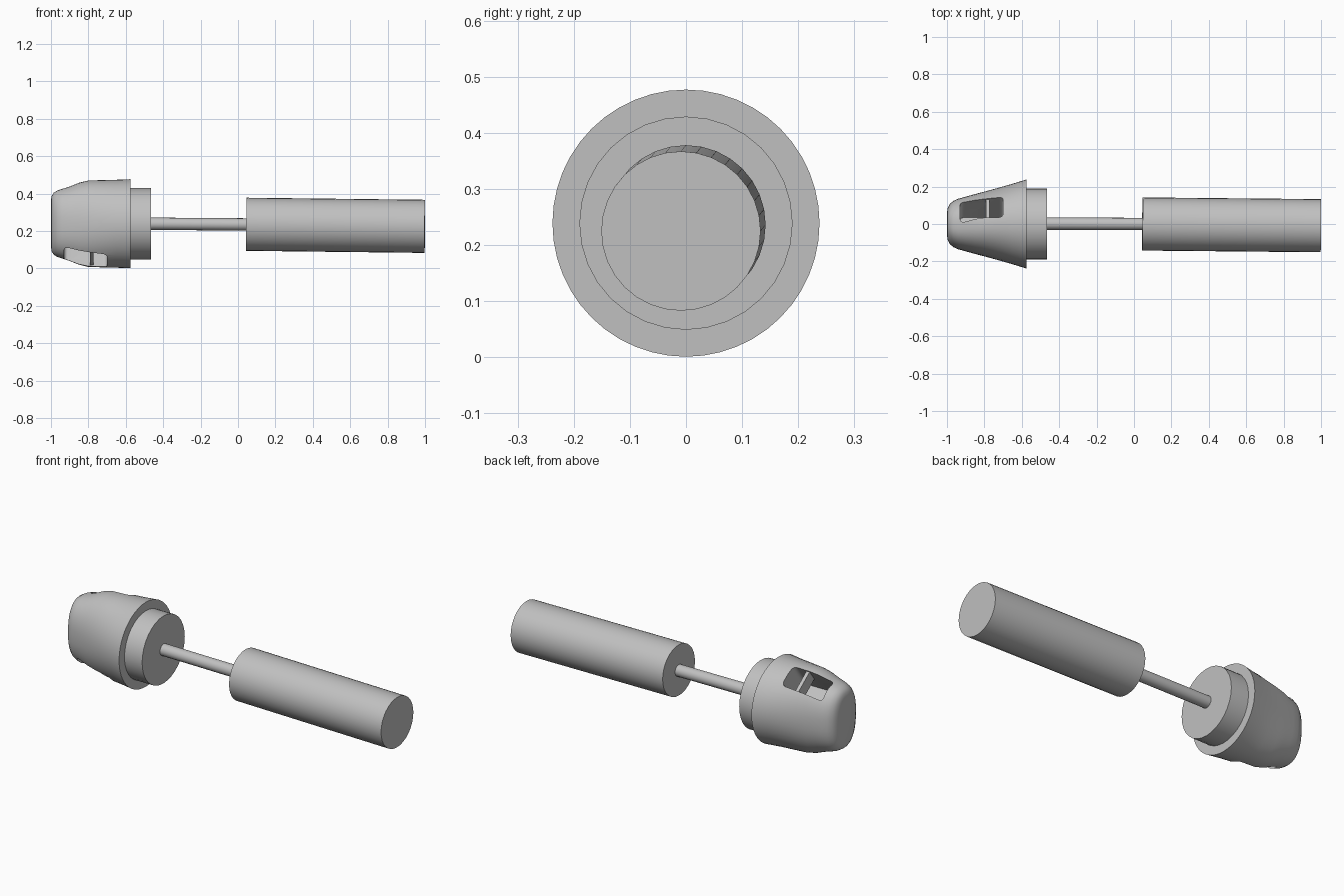
import bpy, bmesh, math
from mathutils import Vector, Matrix

cube = bpy.data.objects.get("Cube")
if cube:
    bpy.data.objects.remove(cube, do_unlink=True)

grey = bpy.data.materials.new("plain_grey")
grey.use_nodes = True
grey.diffuse_color = (0.53, 0.53, 0.53, 1)
grey.node_tree.nodes["Principled BSDF"].inputs["Base Color"].default_value = grey.diffuse_color

MID = 0.239  # height of the long axis


def finish(name, bm):
    bmesh.ops.recalc_face_normals(bm, faces=bm.faces)
    mesh = bpy.data.meshes.new(name)
    bm.to_mesh(mesh)
    bm.free()
    mesh.materials.append(grey)
    ob = bpy.data.objects.new(name, mesh)
    bpy.context.collection.objects.link(ob)
    return ob


def smooth(ob):
    bpy.ops.object.select_all(action="DESELECT")
    ob.select_set(True)
    bpy.context.view_layer.objects.active = ob
    bpy.ops.object.shade_smooth_by_angle(angle=math.radians(38))


def rod_between(name, a, b, radius, sides):
    a, b = Vector(a), Vector(b)
    bm = bmesh.new()
    turn = (b - a).to_track_quat("Z", "Y").to_matrix().to_4x4()
    bmesh.ops.create_cone(bm, cap_ends=True, segments=sides, radius1=radius, radius2=radius,
                          depth=(b - a).length, matrix=Matrix.Translation((a + b) / 2) @ turn)
    ob = finish(name, bm)
    smooth(ob)
    return ob


# Head: round at the back, blending to a tall narrow rounded nose
# ring: x, half width, half height, roundness power
rings = [(-0.575, 0.238, 0.238, 2), (-0.65, 0.215, 0.235, 2), (-0.73, 0.192, 0.233, 2.05),
         (-0.80, 0.173, 0.231, 2.1), (-0.85, 0.160, 0.219, 2.2), (-0.90, 0.146, 0.199, 2.3),
         (-0.94, 0.135, 0.186, 2.4), (-0.965, 0.124, 0.178, 2.4), (-0.985, 0.107, 0.166, 2.4),
         (-0.996, 0.085, 0.148, 2.4), (-1.0, 0.060, 0.125, 2.4)]
SIDES = 48
bm = bmesh.new()
loops = []
for x, hw, hh, power in rings:
    loop = []
    for i in range(SIDES):
        t = math.tau * i / SIDES
        c, s = math.cos(t), math.sin(t)
        y = math.copysign(abs(c) ** (2 / power), c) * hw
        z = math.copysign(abs(s) ** (2 / power), s) * hh
        loop.append(bm.verts.new((x, y, MID + z)))
    loops.append(loop)
for a, b in zip(loops, loops[1:]):
    for i in range(SIDES):
        j = (i + 1) % SIDES
        bm.faces.new((a[i], a[j], b[j], b[i]))
bm.faces.new(loops[0])
bm.faces.new(loops[-1])
head = finish("head", bm)

# Slots: slanted pockets, one above and one below, half a turn apart
out = Vector((0, 0.6, 0.8))      # direction out of the slot
across = Vector((0, 0.8, -0.6))  # direction over the slot
mouth = Vector((0, 0.098, MID + 0.208))


def slanted_box(name, x0, x1, width, low, high, half_turn, bevel):
    center = mouth + out * (low + high) / 2 + Vector(((x0 + x1) / 2, 0, 0))
    axes = Matrix((Vector((1, 0, 0)), across, out)).transposed().to_4x4()
    bm = bmesh.new()
    bmesh.ops.create_cube(bm, size=1)
    bmesh.ops.scale(bm, vec=(x1 - x0, width, high - low), verts=bm.verts)
    if bevel:
        upright = [e for e in bm.edges if abs(e.verts[0].co.z - e.verts[1].co.z) > 0.01]
        bmesh.ops.bevel(bm, geom=upright, offset=bevel, segments=4, profile=0.5, affect="EDGES")
    bm.transform(Matrix.Translation(center) @ axes)
    if half_turn:
        pivot = Vector((0, 0, MID))
        bmesh.ops.rotate(bm, cent=pivot, matrix=Matrix.Rotation(math.pi, 3, "X"), verts=bm.verts)
    return finish(name, bm)


for side, half_turn in (("upper", False), ("lower", True)):
    cutter = slanted_box(side + "_slot_cutter", -0.93, -0.70, 0.125, -0.19, 0.2, half_turn, 0.02)
    cut = head.modifiers.new(side + "_slot", "BOOLEAN")
    cut.operation = "DIFFERENCE"
    cut.solver = "EXACT"
    cut.object = cutter
    bpy.context.view_layer.objects.active = head
    bpy.ops.object.modifier_apply(modifier=cut.name)
    bpy.data.objects.remove(cutter, do_unlink=True)
    # thin bar bridging the slot
    slanted_box(side + "_slot_bar", -0.792, -0.772, 0.13, -0.10, -0.03, half_turn, 0)
smooth(head)

# Collar, shaft and grip, the last two sloping very slightly
rod_between("collar", (-0.60, 0, MID), (-0.465, 0, MID), 0.19, 32)
rod_between("shaft", (-0.48, 0.002, MID), (0.06, 0, 0.235), 0.033, 16)
rod_between("grip", (0.045, 0, 0.236), (0.999, -0.009, 0.225), 0.142, 32)
